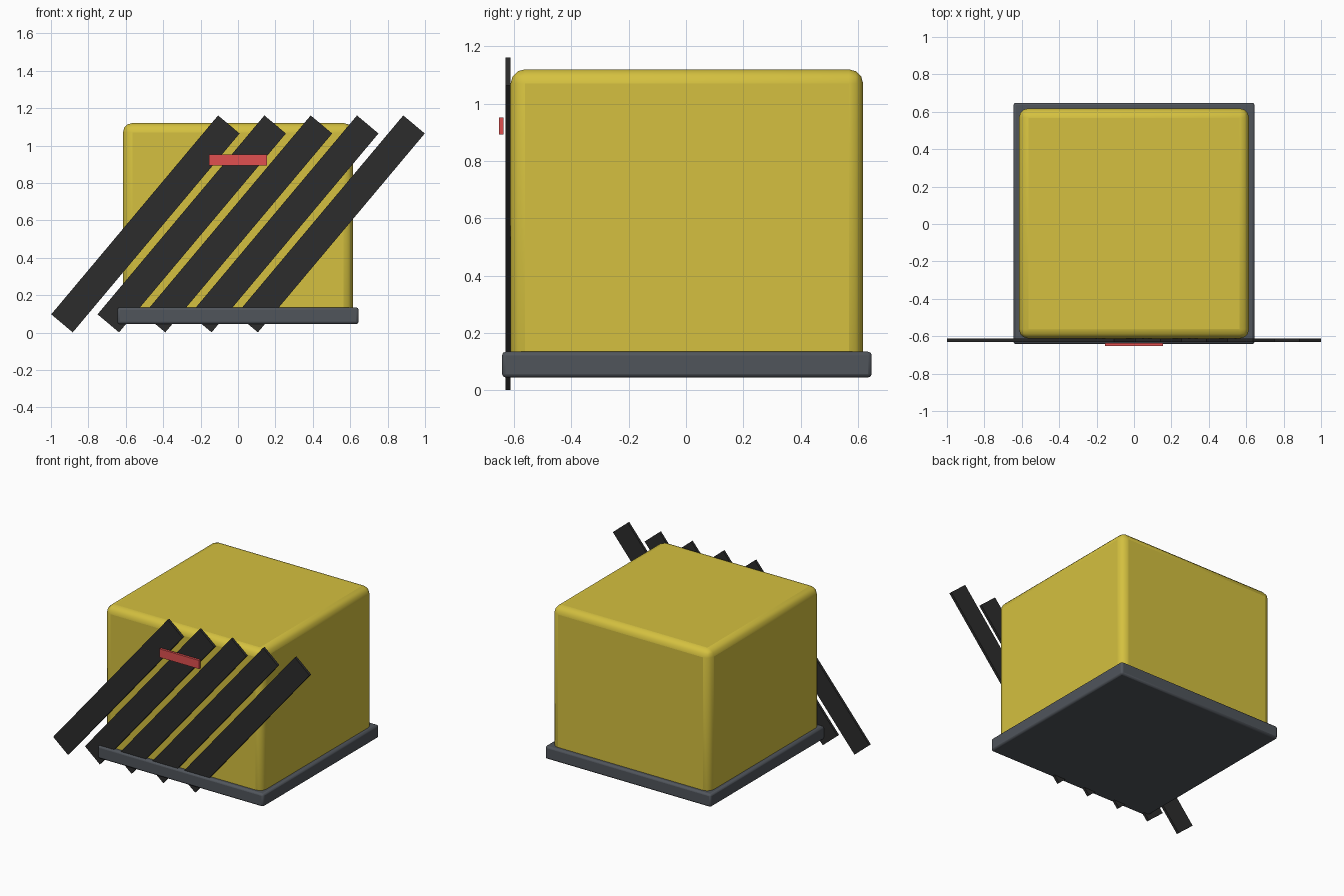
import bpy
import math

if "Cube" in bpy.data.objects:
    bpy.data.objects.remove(bpy.data.objects["Cube"])


def material(name, rgb):
    m = bpy.data.materials.new(name)
    m.diffuse_color = (*rgb, 1)
    m.use_nodes = True
    m.node_tree.nodes["Principled BSDF"].inputs["Base Color"].default_value = m.diffuse_color
    return m


def box(name, center, size, mat, bevel=0.0, segments=3, tilt=0.0):
    bpy.ops.mesh.primitive_cube_add(size=1, location=center)
    ob = bpy.context.object
    ob.name = name
    ob.scale = size
    bpy.ops.object.transform_apply(location=False, rotation=False, scale=True)
    ob.rotation_euler.y = tilt
    ob.data.materials.append(mat)
    if bevel:
        mod = ob.modifiers.new("rounded_edges", 'BEVEL')
        mod.width = bevel
        mod.segments = segments
        bpy.ops.object.shade_smooth_by_angle(angle=math.radians(30))
    return ob


yellow = material("yellow_paint", (0.66, 0.53, 0.05))
black = material("black_paint", (0.025, 0.025, 0.025))
grey = material("dark_grey", (0.08, 0.09, 0.105))
red = material("red_label", (0.75, 0.08, 0.08))

# Main rounded block
box("body", (0, 0.003, 0.583), (1.23, 1.23, 1.074), yellow, 0.05, 3)

# Base skirt around the foot of the block
box("base_skirt", (0, 0.003, 0.09), (1.29, 1.29, 0.09), grey, 0.013, 2)

# Diagonal hazard stripes on the front
for i in range(5):
    box(f"hazard_stripe_{i + 1}", (-0.495 + 0.2475 * i, -0.621, 0.581),
        (0.15, 0.018, 1.388), black, tilt=math.radians(40))

# Small red plate in front of the stripes
box("red_plate", (0, -0.645, 0.922), (0.31, 0.016, 0.06), red)
